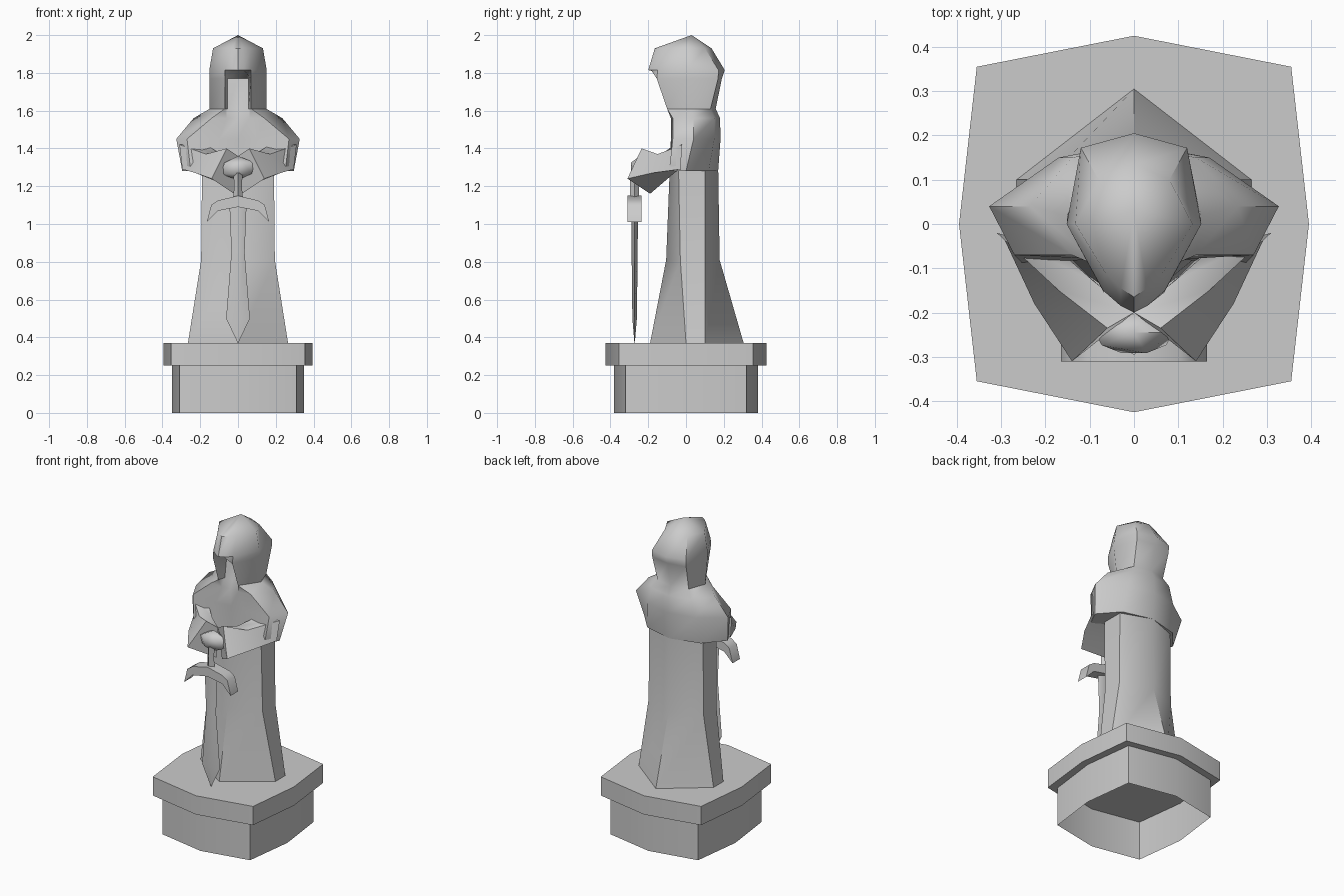
import bpy, bmesh, math

cube = bpy.data.objects.get("Cube")
if cube:
    bpy.data.objects.remove(cube, do_unlink=True)

stone = bpy.data.materials.new("grey_stone")
stone.use_nodes = True
stone.diffuse_color = (0.6, 0.6, 0.6, 1)
stone.node_tree.nodes["Principled BSDF"].inputs["Base Color"].default_value = (0.6, 0.6, 0.6, 1)


def finish(bm, name, angle=50):
    bmesh.ops.recalc_face_normals(bm, faces=bm.faces)
    mesh = bpy.data.meshes.new(name)
    bm.to_mesh(mesh)
    bm.free()
    obj = bpy.data.objects.new(name, mesh)
    bpy.context.collection.objects.link(obj)
    mesh.materials.append(stone)
    bpy.ops.object.select_all(action="DESELECT")
    obj.select_set(True)
    bpy.context.view_layer.objects.active = obj
    bpy.ops.object.shade_smooth_by_angle(angle=math.radians(angle))
    return obj


def loft(name, rings, bottom=True, top=True, angle=50):
    """Skin a stack of closed rings of 3D points."""
    bm = bmesh.new()
    loops = [[bm.verts.new(p) for p in ring] for ring in rings]
    n = len(loops[0])
    for a, b in zip(loops, loops[1:]):
        for i in range(n):
            j = (i + 1) % n
            bm.faces.new((a[i], a[j], b[j], b[i]))
    if bottom:
        bm.faces.new(loops[0])
    if top:
        bm.faces.new(loops[-1])
    bmesh.ops.remove_doubles(bm, verts=bm.verts, dist=0.0005)
    return finish(bm, name, angle)


def mirrored(z, half):
    """Full ring from its left half, listed from front centre to back centre."""
    return [(x, y, z) for x, y in half] + [(-x, y, z) for x, y in half[-2:0:-1]]


def mirror_x(points, side):
    return [(side * x, y, z) for x, y, z in points]


# plinth: open-bottomed block under a wider slab
block = [(0, -.38), (.31, -.32), (.35, 0), (.31, .32), (0, .38)]
slab = [(0, -.425), (.355, -.355), (.395, 0), (.355, .355), (0, .425)]
loft("plinth_block", [mirrored(z, block) for z in (0, .25)], False, False, 30)
loft("plinth_slab", [mirrored(z, slab) for z in (.25, .37)])

# robe skirt
robe = [
    (.37, [(0, -.19), (.265, 0), (.265, .1), (0, .305)]),
    (.81, [(0, -.105), (.195, -.03), (.195, .1), (0, .178)]),
    (1.32, [(0, -.085), (.19, -.04), (.19, .1), (0, .17)]),
]
loft("robe", [mirrored(z, half) for z, half in robe], False, False)

# shoulders and hood, with the face hollow pushed in at the front
cowl = [
    (1.28, [(0, -.07), (.1, -.08), (.25, -.09), (.295, 0), (.19, .12), (0, .17)]),
    (1.45, [(0, -.07), (.1, -.08), (.27, -.07), (.327, .04), (.17, .15), (0, .183)]),
    (1.56, [(0, -.075), (.06, -.08), (.14, -.07), (.235, .04), (.14, .15), (0, .18)]),
    (1.61, [(0, -.055), (.055, -.055), (.07, -.1), (.15, .02), (.11, .13), (0, .157)]),
    (1.77, [(0, -.03), (.055, -.03), (.068, -.155), (.152, 0), (.12, .17), (0, .19)]),
    (1.815, [(0, -.2), (.03, -.185), (.07, -.15), (.152, 0), (.12, .172), (0, .205)]),
    (1.93, [(0, -.165), (.03, -.145), (.065, -.11), (.132, 0), (.08, .1), (0, .135)]),
    (2.0, [(0, .03)] * 6),
]
loft("shoulders_and_hood", [mirrored(z, half) for z, half in cowl], True, False)

# forearm sleeves reaching to the middle
elbow = [(.295, -.03, 1.29), (.31, -.02, 1.42), (.17, -.06, 1.42), (.17, -.05, 1.28)]
wrist = [(.225, -.18, 1.27), (.17, -.15, 1.37), (.09, -.13, 1.37), (.1, -.12, 1.22)]
cuff = [(.14, -.31, 1.24), (.06, -.235, 1.4), (0, -.2, 1.36), (.02, -.19, 1.16)]
for side, label in ((1, "left"), (-1, "right")):
    loft(label + "_sleeve", [mirror_x(r, side) for r in (elbow, wrist, cuff)])

# clasped hands
bm = bmesh.new()
bmesh.ops.create_icosphere(bm, subdivisions=1, radius=1)
bmesh.ops.scale(bm, vec=(.1, .055, .065), verts=bm.verts)
bmesh.ops.translate(bm, vec=(0, -.245, 1.295), verts=bm.verts)
finish(bm, "clasped_hands")


# sword blade and grip share a diamond section
def diamond(z, w, d, y=-.272):
    return [(w, y, z), (0, y + d, z), (-w, y, z), (0, y - d, z)]


loft("sword_blade", [diamond(.37, .001, .001), diamond(.5, .063, .012),
                     diamond(.85, .035, .016), diamond(1.1, .045, .018)])
loft("sword_grip", [diamond(1.1, .03, .024), diamond(1.2, .02, .024), diamond(1.27, .025, .024)])

# arched crossguard
guard = [(-.165, 1.01, 1.1), (-.105, 1.07, 1.125), (0, 1.09, 1.15),
         (.105, 1.07, 1.125), (.165, 1.01, 1.1)]
rings = []
for x, low, high in guard:
    tip = x * .86 if abs(x) > .15 else x
    rings.append([(x, -.31, low), (x, -.235, low), (tip, -.235, high), (tip, -.31, high)])
loft("sword_crossguard", rings)
